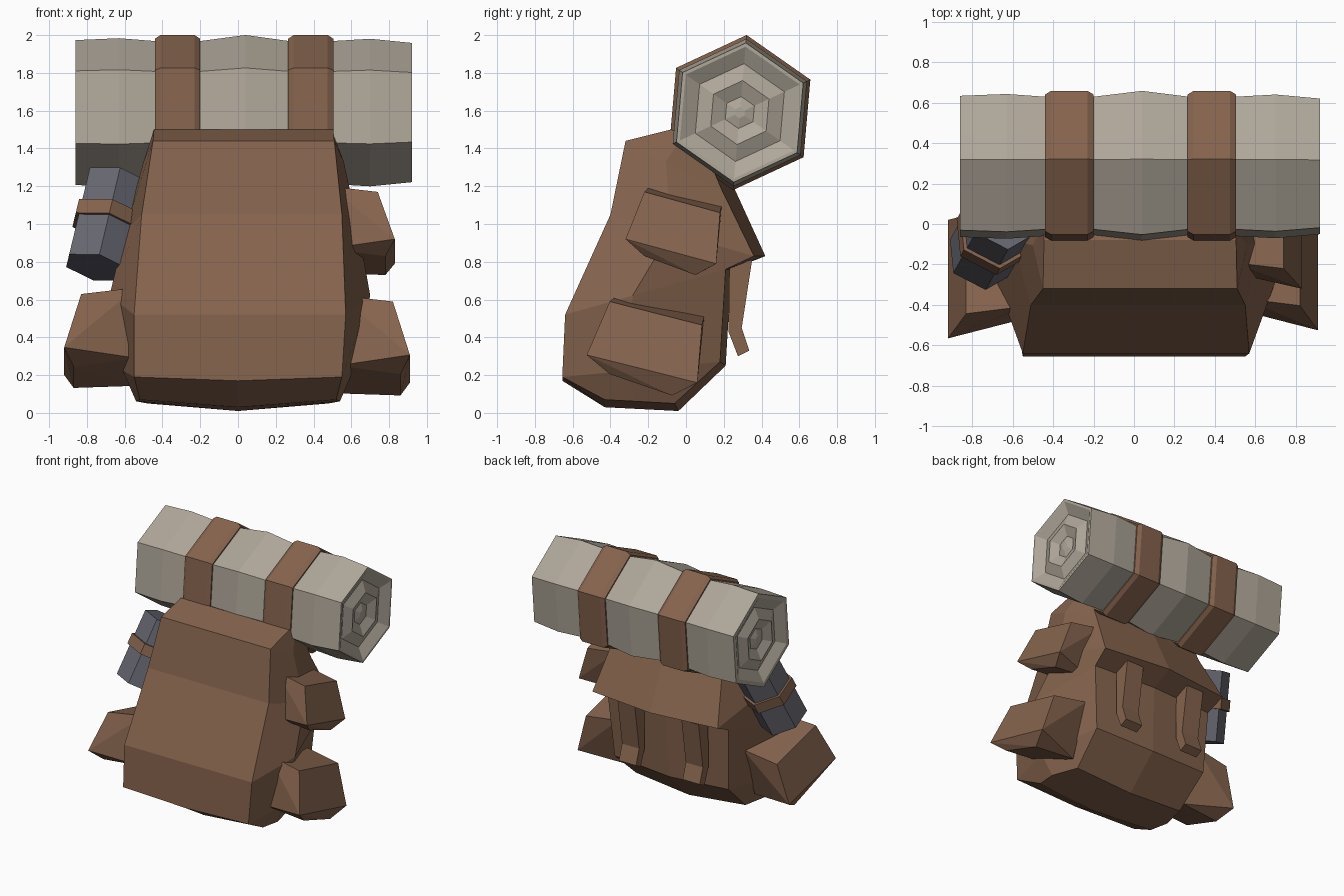
import bpy, bmesh, math
from mathutils import Vector

if "Cube" in bpy.data.objects:
    bpy.data.objects.remove(bpy.data.objects["Cube"])


def mat(name, rgb):
    m = bpy.data.materials.new(name)
    m.diffuse_color = (*rgb, 1)
    m.use_nodes = True
    m.node_tree.nodes["Principled BSDF"].inputs["Base Color"].default_value = m.diffuse_color
    return m


BROWN = mat("brown canvas", (0.235, 0.125, 0.075))
GREY = mat("warm grey blanket", (0.43, 0.385, 0.32))
STEEL = mat("blue grey metal", (0.135, 0.135, 0.165))


def finish(bm, name, material):
    bmesh.ops.recalc_face_normals(bm, faces=bm.faces)
    me = bpy.data.meshes.new(name)
    bm.to_mesh(me)
    bm.free()
    me.materials.append(material)
    ob = bpy.data.objects.new(name, me)
    bpy.context.collection.objects.link(ob)
    return ob


def loft(name, rings, material):
    """Skin a list of equal-sized point rings and cap both ends."""
    bm = bmesh.new()
    vs = [[bm.verts.new(p) for p in r] for r in rings]
    n = len(vs[0])
    for a, b in zip(vs, vs[1:]):
        for i in range(n):
            j = (i + 1) % n
            bm.faces.new((a[i], a[j], b[j], b[i]))
    bm.faces.new(vs[0])
    bm.faces.new(vs[-1])
    return finish(bm, name, material)


def hull(name, pts, material):
    bm = bmesh.new()
    for p in pts:
        bm.verts.new(p)
    r = bmesh.ops.convex_hull(bm, input=bm.verts)
    loose = [g for g in set(r["geom_interior"] + r["geom_unused"])
             if isinstance(g, bmesh.types.BMVert)]
    bmesh.ops.delete(bm, geom=loose, context='VERTS')
    bmesh.ops.dissolve_limit(bm, angle_limit=math.radians(3),
                             verts=bm.verts, edges=bm.edges)
    return finish(bm, name, material)


# Bag body with overhanging flap: front (y, z), back (y, z),
# half widths front / side / back, centre bulge of the back, centre drop, x shift
stations = [
    ((-0.43, 0.07), (-0.06, 0.05), (0.52, 0.54, 0.48), 0.02, 0.04, 0.0),
    ((-0.655, 0.19), (0.18, 0.27), (0.55, 0.61, 0.50), 0.03, 0.02, 0.0),
    ((-0.64, 0.52), (0.21, 0.76), (0.56, 0.69, 0.53), 0.03, 0.0, 0.01),
    ((-0.40, 1.05), (0.36, 0.83), (0.53, 0.62, 0.55), 0.06, 0.0, 0.02),
    ((-0.32, 1.44), (0.19, 1.18), (0.48, 0.53, 0.48), 0.07, 0.0, 0.03),
    ((-0.08, 1.50), (0.08, 1.44), (0.475, 0.475, 0.46), 0.03, 0.0, 0.03),
]
rings = []
for (fy, fz), (by, bz), (wf, ws, wb), bulge, drop, dx in stations:
    sy, sz = fy + 0.42 * (by - fy), fz + 0.42 * (bz - fz)
    rings.append([(dx - wf, fy, fz), (dx, fy, fz - drop), (dx + wf, fy, fz),
                  (dx + ws, sy, sz), (dx + wb, by, bz),
                  (dx, by + bulge, bz - drop), (dx - wb, by, bz),
                  (dx - ws, sy, sz)])
loft("bag_body", rings, BROWN)

# Two flap straps with kicked-out tips
strap = [(0.23, 0.79), (0.35, 0.81), (0.295, 0.45),
         (0.335, 0.33), (0.275, 0.30), (0.225, 0.43)]
for side, x in (("left", -0.28), ("right", 0.28)):
    loft("flap_strap_" + side,
         [[(x + s * 0.075, y, z) for y, z in strap] for s in (-1, 1)], BROWN)


# Side pockets: wedge shapes, anchored at the lower back outer corner
def pocket(name, side, x, y, z, sy, sz, depth):
    pts = [(-0.09, -0.38, 0.38), (-0.09, 0.02, 0.27),      # outer top
           (0, -0.48, 0.13), (0, 0, 0),                    # outer bottom
           (-0.05, -0.38, 0.04), (-0.05, -0.11, -0.06),    # underside
           (-depth, -0.35, 0.41), (-depth, 0.03, 0.31),    # against the bag
           (-depth, -0.40, 0.08), (-depth, -0.09, -0.05)]
    hull(name, [(side * (x + px), y + py * sy, z + pz * sz)
                for px, py, pz in pts], BROWN)


pocket("upper_pocket_right", 1, 0.83, 0.16, 0.79, 1.0, 1.0, 0.35)
pocket("lower_pocket_right", 1, 0.91, 0.06, 0.16, 1.22, 1.13, 0.38)
pocket("lower_pocket_left", -1, 0.92, 0.02, 0.20, 1.22, 1.13, 0.38)


# Bedroll and its straps: hexagons strung along x
def hexagon(x, r):
    return [(x, 0.285 + r * math.cos(math.radians(85 + 60 * i)),
             1.59 + r * math.sin(math.radians(85 + 60 * i))) for i in range(6)]


cap = [(0.03, 0.03), (0.085, 0.045), (0.17, 0.01), (0.26, 0.045), (0.35, 0.0)]
roll = [(-0.86 + d, r) for r, d in cap]
roll += [(-0.86, 0.385), (-0.63, 0.395), (-0.44, 0.38), (-0.20, 0.38),
         (0.04, 0.412), (0.27, 0.38), (0.50, 0.38), (0.70, 0.392), (0.92, 0.37)]
roll += [(0.92 - d, r) for r, d in reversed(cap)]
loft("bedroll", [hexagon(x, r) for x, r in roll], GREY)

for side, x in (("left", -0.32), ("right", 0.385)):
    prof = [(-0.12, 0.37), (-0.12, 0.392), (-0.09, 0.412),
            (0.09, 0.412), (0.12, 0.392), (0.12, 0.37)]
    loft("bedroll_strap_" + side, [hexagon(x + d, r) for d, r in prof], BROWN)

# Tilted flask with a holding band
bottom, top = Vector((-0.75, -0.16, 0.77)), Vector((-0.64, 0.04, 1.23))
axis = (top - bottom).normalized()
u = axis.cross(Vector((0, 1, 0))).normalized()
v = axis.cross(u).normalized()


def flask_ring(t, r):
    c = bottom.lerp(top, t)
    return [c + r * (u * math.sin(k * math.pi / 3) + v * math.cos(k * math.pi / 3))
            for k in range(6)]


loft("flask", [flask_ring(0, 0.18), flask_ring(1, 0.18)], STEEL)
loft("flask_band", [flask_ring(0.46, 0.20), flask_ring(0.62, 0.20)], BROWN)
